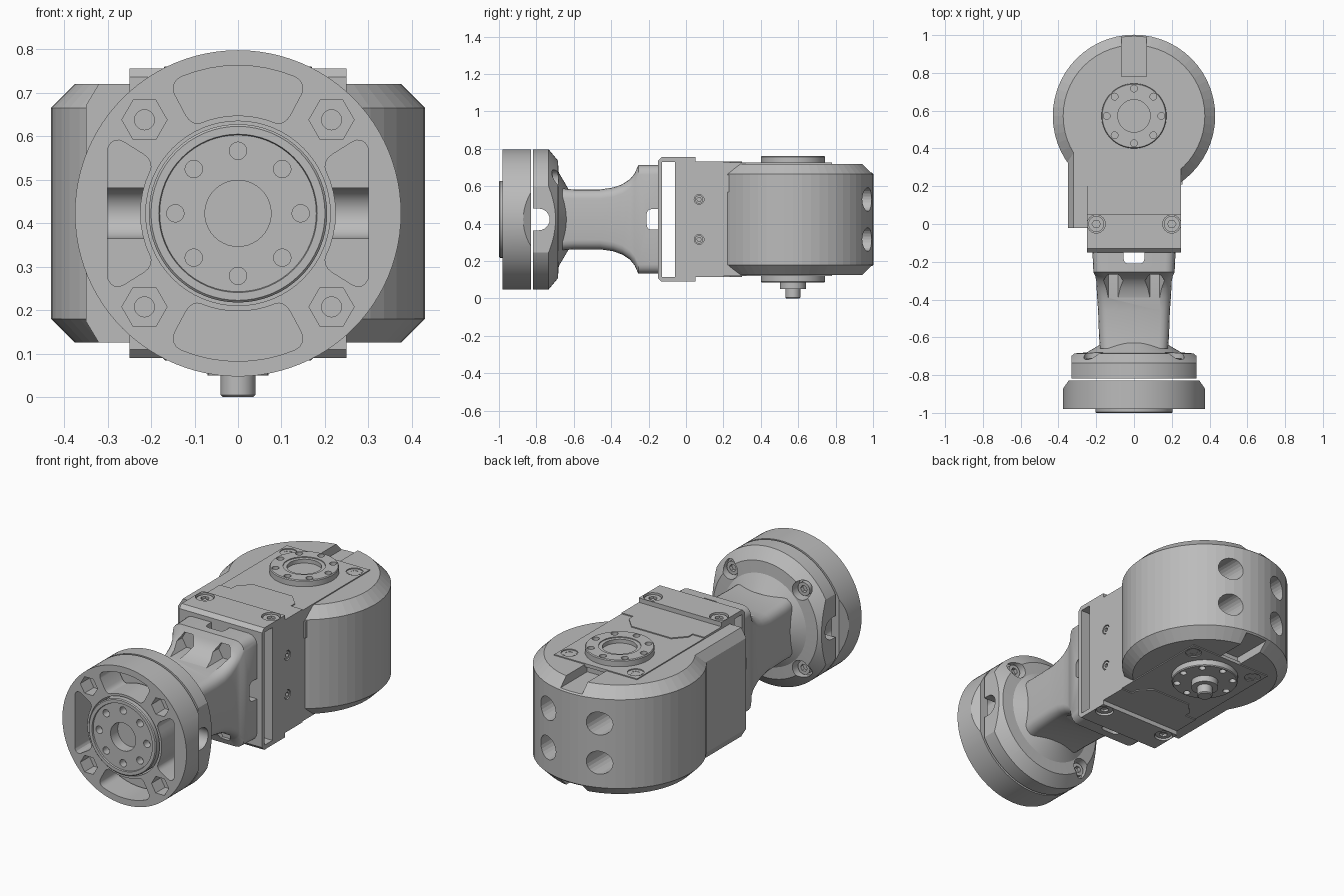
import bpy, bmesh
from math import sin, cos, pi, radians
from mathutils import Vector

if "Cube" in bpy.data.objects:
    bpy.data.objects.remove(bpy.data.objects["Cube"])

GREY = (0.5, 0.5, 0.5, 1)
metal = bpy.data.materials.new("plain grey")
metal.use_nodes = True
metal.diffuse_color = GREY
metal.node_tree.nodes["Principled BSDF"].inputs["Base Color"].default_value = GREY

ZC = 0.4225      # height of the main axis
DY = 0.572       # drum axis along y
SIGNS = (1, -1)


def put(axis, a, b, h):
    return {"X": (h, a, b), "Y": (a, h, b), "Z": (a, b, h)}[axis]


def skin(name, rings, bevel=0.0):
    """Closed solid through a list of equal point rings."""
    bm = bmesh.new()
    rows = [[bm.verts.new(p) for p in ring] for ring in rings]
    n = len(rows[0])
    bm.faces.new(rows[0])
    bm.faces.new(rows[-1])
    for lo, hi in zip(rows, rows[1:]):
        for i in range(n):
            j = (i + 1) % n
            bm.faces.new((lo[i], lo[j], hi[j], hi[i]))
    bmesh.ops.recalc_face_normals(bm, faces=bm.faces)
    if bevel:
        d = (Vector(rings[-1][0]) - Vector(rings[0][0])).normalized()
        edges = [e for e in bm.edges
                 if abs((e.verts[0].co - e.verts[1].co).normalized().dot(d)) > 0.99
                 and e.calc_face_angle(0) > radians(40)]
        bmesh.ops.bevel(bm, geom=edges, offset=bevel, segments=4, affect="EDGES", profile=0.5)
    mesh = bpy.data.meshes.new(name)
    bm.to_mesh(mesh)
    bm.free()
    ob = bpy.data.objects.new(name, mesh)
    bpy.context.collection.objects.link(ob)
    mesh.materials.append(metal)
    return ob


def lathe(name, axis, a, b, profile, seg=64):
    return skin(name, [[put(axis, a + r * cos(2 * pi * i / seg), b + r * sin(2 * pi * i / seg), h)
                        for i in range(seg)] for r, h in profile])


def rod(axis, a, b, r, lo, hi, seg=24, name="cutter"):
    return lathe(name, axis, a, b, [(r, lo), (r, hi)], seg)


def prism(name, axis, pts, lo, hi, bevel=0.0):
    return skin(name, [[put(axis, a, b, h) for a, b in pts] for h in (lo, hi)], bevel)


def box(name, x, y, z):
    return prism(name, "Z", [(x[0], y[0]), (x[1], y[0]), (x[1], y[1]), (x[0], y[1])], *z)


def cut(ob, cutters):
    for c in cutters:
        m = ob.modifiers.new("cut", "BOOLEAN")
        m.operation, m.solver, m.object = "DIFFERENCE", "EXACT", c
        bpy.context.view_layer.objects.active = ob
        bpy.ops.object.modifier_apply(modifier=m.name)
        bpy.data.objects.remove(c)
    return ob


def ring_holes(axis, a, b, radius, r, lo, hi):
    return [rod(axis, a + radius * cos(k * pi / 4), b + radius * sin(k * pi / 4), r, lo, hi, 16)
            for k in range(8)]


def pocket(mid, half, limit):
    """Rounded ring-sector cutter through the front flange."""
    angles = [mid + half * (k / 5 - 1) for k in range(11)]
    arc = [(0.225 * cos(t), 0.225 * sin(t)) for t in angles]
    arc += [(0.34 * cos(t), 0.34 * sin(t)) for t in reversed(angles)]
    pts = [(max(-limit, min(limit, x)), ZC + z) for x, z in arc]
    return prism("cutter", "Y", pts, -1.02, -0.8, 0.03)


# Front flange with pockets, hex nut seats and side chamfers
flange = lathe("front_flange", "Y", 0, ZC, [(0.375, -0.98), (0.375, -0.828)], 96)
cuts = [rod("Y", 0, ZC, 0.212, -1.02, -0.85, 64)]
cuts += [pocket(k * pi / 2, radians(28 if k % 2 else 32), 0.3) for k in range(4)]
bolts = [(sx * 0.215, ZC + sz * 0.215) for sx in SIGNS for sz in SIGNS]
for x, z in bolts:
    cuts += [rod("Y", x, z, 0.052, -1.02, -0.9, 6), rod("Y", x, z, 0.023, -1, -0.8)]
for s in SIGNS:
    cuts.append(prism("cutter", "Z", [(s * 0.385, -0.885), (s * 0.34, -0.82),
                                      (s * 0.5, -0.82), (s * 0.5, -0.885)], 0, 0.85))
cut(flange, cuts)

# Output disc seated inside the flange
hub = lathe("output_disc", "Y", 0, ZC, [(0.205, -0.85), (0.205, -0.995), (0.2, -1), (0.182, -1),
                                        (0.18, -0.992)])
cut(hub, [rod("Y", 0, ZC, 0.076, -1.05, -0.93, 40)]
    + ring_holes("Y", 0, ZC, 0.144, 0.02, -1.05, -0.95))

# Rear flange with cone, flats, cross slot and counterbores
rear = lathe("rear_flange", "Y", 0, ZC, [(0.375, -0.817), (0.375, -0.735), (0.315, -0.685),
                                         (0.25, -0.68), (0.165, -0.63)], 96)
cuts = [box("cutter", sorted((s * 0.33, s * 0.5)), (-0.9, -0.6), (0, 0.9)) for s in SIGNS]
cuts += [box("cutter", (-0.5, 0.5), (-0.85, -0.787), (ZC - 0.058, ZC + 0.058)),
         rod("X", -0.787, ZC, 0.058, -0.5, 0.5)]
for x, z in bolts:
    cuts += [rod("Y", x, z, 0.05, -0.74, -0.6), rod("Y", x, z, 0.023, -0.85, -0.7)]
cut(rear, cuts)
for x, z in bolts:
    cut(rod("Y", x, z, 0.036, -0.745, -0.71, name="flange_screw"),
        [rod("Y", x, z, 0.02, -0.73, -0.69, 6)])


# Neck: rounded-rectangle loft flaring to the bracket
def rounded_rect(y, a, b, r=0.05):
    ring = []
    for k, (sx, sz) in enumerate([(1, 1), (-1, 1), (-1, -1), (1, -1)]):
        for i in range(5):
            t = (k + i / 4) * pi / 2
            ring.append((sx * (a - r) + r * cos(t), y, ZC + sz * (b - r) + r * sin(t)))
    return ring


sections = [(-0.66, 0.18, 0.165), (-0.6, 0.185, 0.16), (-0.46, 0.19, 0.16), (-0.39, 0.195, 0.17),
            (-0.34, 0.198, 0.188), (-0.3, 0.2, 0.215), (-0.275, 0.205, 0.245),
            (-0.255, 0.215, 0.29), (-0.148, 0.22, 0.29)]
neck = skin("neck", [rounded_rect(*s) for s in sections])
cuts = [rod("Y", sx * 0.11, ZC + sz * 0.215, 0.052, -0.5, -0.25, 6) for sx in SIGNS for sz in SIGNS]
for axis, c, reach in (("X", ZC, (-0.5, 0.5)), ("Z", 0, (0, 0.9))):
    slot = [(-0.21, c - 0.055), (-0.21, c + 0.055), (-0.1, c + 0.055), (-0.1, c - 0.055)]
    if axis == "Z":
        slot = [(b, a) for a, b in slot]
    cuts.append(prism("cutter", axis, slot, *reach, bevel=0.025))
cut(neck, cuts)

# Folded sheet bracket
outer, inner = 0.333, 0.308
clip = prism("bracket", "X", [(0.05, ZC - outer), (-0.13, ZC - outer), (-0.15, ZC - outer + 0.02),
                              (-0.15, ZC + outer - 0.02), (-0.13, ZC + outer), (0.05, ZC + outer),
                              (0.05, ZC + inner), (-0.127, ZC + inner), (-0.127, ZC - inner),
                              (0.05, ZC - inner)], -0.25, 0.25)
cut(clip, [rod("Z", sx * 0.2, 0, 0.048, *sorted((ZC + s * 0.3, ZC + s * 0.4)))
           for sx in SIGNS for s in SIGNS])

# Motor drum with end grooves and back holes
R, H = 0.43, 0.2975
drum = lathe("drum", "Z", 0, DY, [(R - 0.055, ZC - H), (R, ZC - H + 0.055),
                                  (R, ZC + H - 0.055), (R - 0.055, ZC + H)], 56)
cuts = [box("cutter", (-0.065, 0.065), (0.76, 1.1), sorted((ZC + s * 0.25, ZC + s * 0.4)))
        for s in SIGNS]
cuts += [rod("Y", sx * 0.155, ZC + s * 0.107, 0.063, 0.8, 1.1) for sx in SIGNS for s in SIGNS]
cut(drum, cuts)

# Gear case and its side block
case = box("gear_case", (-0.25, 0.25), (-0.06, DY), (ZC - H + 0.004, ZC + H - 0.004))
cut(case, [rod("X", 0.07, ZC + s * 0.107, 0.026, 0.23, 0.3) for s in SIGNS])
for s in SIGNS:
    cut(rod("X", 0.07, ZC + s * 0.107, 0.022, 0.22, 0.247, name="side_screw"),
        [rod("X", 0.07, ZC + s * 0.107, 0.012, 0.235, 0.26, 6)])
prism("side_block", "Y", [(-0.2, ZC - H), (-0.32, ZC - H), (-0.35, ZC - H + 0.05),
                          (-0.35, ZC + H - 0.05), (-0.32, ZC + H), (-0.2, ZC + H)], -0.02, DY)
box("case_tab", (0.2, 0.258), (0.21, 0.27), (0.57, 0.66))

# Cover plates, stepped covers, screws and horns on both ends
for s, side in ((1, "top"), (-1, "bottom")):
    def span(lo, hi):
        return sorted((ZC + s * lo, ZC + s * hi))

    plate = box(side + "_plate", (-0.25, 0.25), (-0.06, 0.78), span(0.285, 0.303))
    cut(plate, [rod("Z", sx * 0.2, 0.72, 0.042, *span(0.28, 0.32)) for sx in SIGNS])
    half = [(0.25, 0.2), (0.18, 0.2), (0.18, 0.235), (0.12, 0.3)]
    step = [(0.25, -0.06)] + half + [(-x, y) for x, y in reversed(half)] + [(-0.25, -0.06)]
    prism(side + "_cover", "Z", step, *span(0.3, 0.3085))
    for sx in SIGNS:
        for y, top, r in ((0, 0.325, 0.042), (0.72, 0.299, 0.034)):
            cut(rod("Z", sx * 0.2, y, r, *span(0.27, top), name=side + "_screw"),
                [rod("Z", sx * 0.2, y, 0.022, *span(top - 0.012, 0.35), seg=6)])
    horn = lathe(side + "_horn", "Z", 0, DY, [(0.172, ZC + s * 0.28), (0.172, ZC + s * 0.333),
                                              (0.168, ZC + s * 0.338)])
    cuts = ring_holes("Z", 0, DY, 0.145, 0.018, *span(0.315, 0.36))
    if s > 0:
        cuts += [rod("Z", 0, DY, 0.105, *span(0.333, 0.36), seg=40),
                 rod("Z", 0, DY, 0.086, *span(0.312, 0.36), seg=40)]
    cut(horn, cuts)

# Stepped pivot pin below
lathe("pivot_pin", "Z", 0, DY, [(0.07, 0.1), (0.07, 0.05), (0.04, 0.05), (0.04, 0.005), (0.035, 0)], 40)

# Smooth shading, with the drum kept faceted
for ob in bpy.context.scene.objects:
    ob.select_set(ob.type == "MESH" and ob.name != "drum")
bpy.context.view_layer.objects.active = flange
bpy.ops.object.shade_smooth_by_angle(angle=radians(25))
